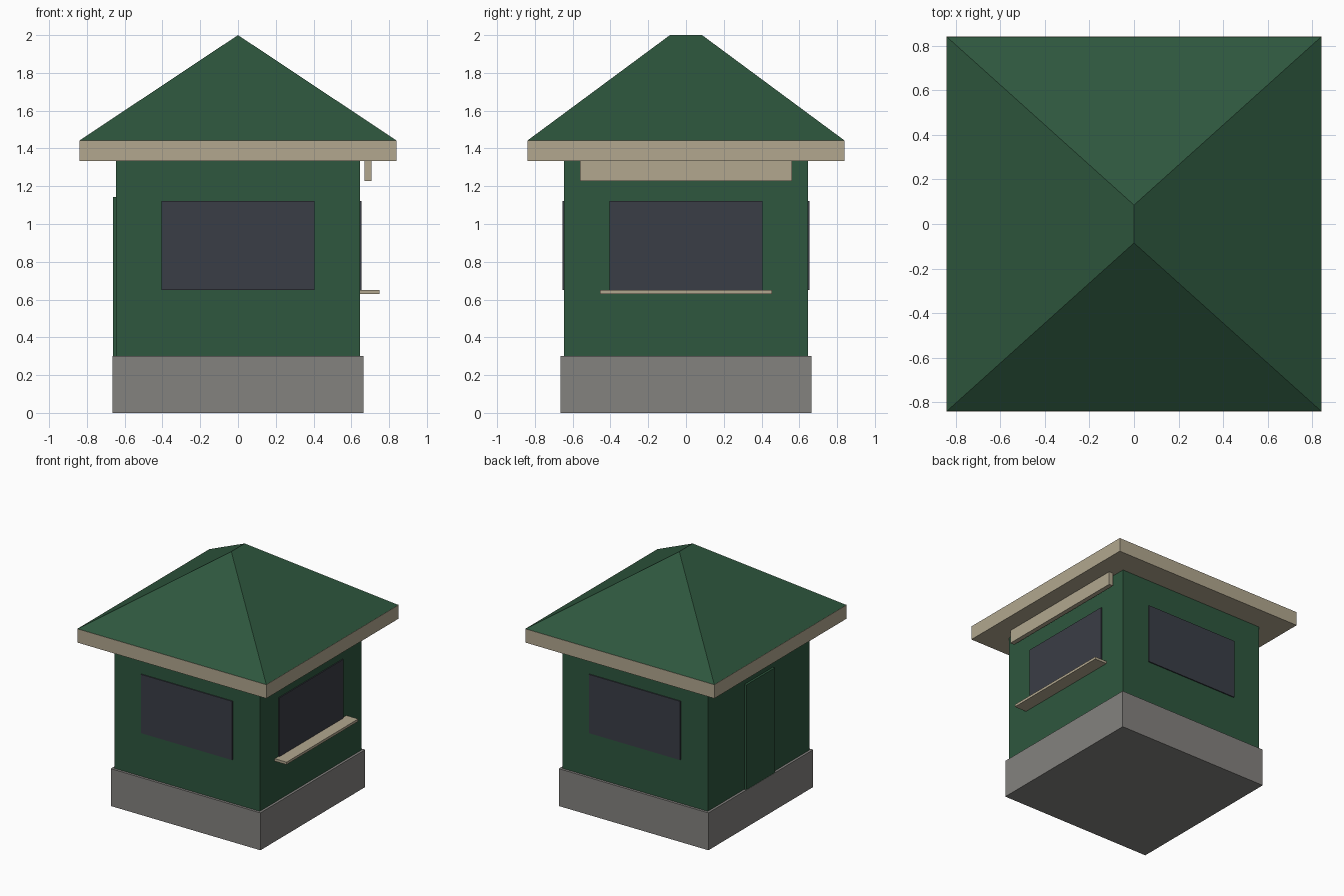
import bpy
import bmesh

cube = bpy.data.objects.get("Cube")
if cube:
    bpy.data.objects.remove(cube, do_unlink=True)


def material(name, rgb):
    linear = [(c / 255 / 12.92 if c < 11 else ((c / 255 + 0.055) / 1.055) ** 2.4) for c in rgb]
    mat = bpy.data.materials.new(name)
    mat.use_nodes = True
    mat.diffuse_color = (*linear, 1)
    bsdf = mat.node_tree.nodes["Principled BSDF"]
    bsdf.inputs["Base Color"].default_value = (*linear, 1)
    bsdf.inputs["Roughness"].default_value = 0.8
    return mat


GREEN = material("green paint", (46, 87, 62))
TAN = material("tan trim", (178, 167, 143))
GREY = material("grey concrete", (132, 130, 127))
GLASS = material("dark glass", (58, 61, 70))


def finish(name, bm, mat):
    bmesh.ops.recalc_face_normals(bm, faces=bm.faces)
    mesh = bpy.data.meshes.new(name)
    bm.to_mesh(mesh)
    bm.free()
    mesh.materials.append(mat)
    obj = bpy.data.objects.new(name, mesh)
    bpy.context.collection.objects.link(obj)
    return obj


def box(name, mat, x, y, z):
    """Box between the given (low, high) pairs."""
    bm = bmesh.new()
    bmesh.ops.create_cube(bm, size=1)
    for v in bm.verts:
        v.co = [a + (b - a) * (c + 0.5) for (a, b), c in zip((x, y, z), v.co)]
    return finish(name, bm, mat)


def block(name, mat, half, z):
    return box(name, mat, (-half, half), (-half, half), z)


# Stacked body: plinth, walls and the eaves band
WALL = 0.645
EAVE = 1.443
block("plinth", GREY, 0.665, (0, 0.3))
block("walls", GREEN, WALL, (0.3, 1.335))
block("eaves_band", TAN, 0.84, (1.333, EAVE))

# Hipped roof with a short ridge running front to back
bm = bmesh.new()
half, ridge = 0.838, 0.085
eaves = [bm.verts.new((sx * half, sy * half, EAVE)) for sx, sy in ((-1, -1), (1, -1), (1, 1), (-1, 1))]
front, back = [bm.verts.new((0, y, 2)) for y in (-ridge, ridge)]
a, b, c, d = eaves
for face in ((a, b, front), (b, c, back, front), (c, d, back), (d, a, front, back), (d, c, b, a)):
    bm.faces.new(face)
finish("hipped_roof", bm, GREEN)

# Thin window panes on the front, back and serving side
OUT = WALL + 0.008
SPAN = (-0.405, 0.405)
HEIGHT = (0.65, 1.122)
box("front_window", GLASS, SPAN, (-OUT, -WALL), HEIGHT)
box("back_window", GLASS, SPAN, (WALL, OUT), HEIGHT)
box("serving_window", GLASS, (WALL, OUT), SPAN, HEIGHT)

# Serving side: counter shelf and hanging sign board
box("counter_shelf", TAN, (WALL, 0.75), (-0.455, 0.455), (0.63, 0.65))
box("sign_board", TAN, (0.67, 0.706), (-0.56, 0.56), (1.228, 1.335))

# Door on the opposite side
box("door", GREEN, (-0.663, -WALL), (-0.18, 0.18), (0.3, 1.142))
